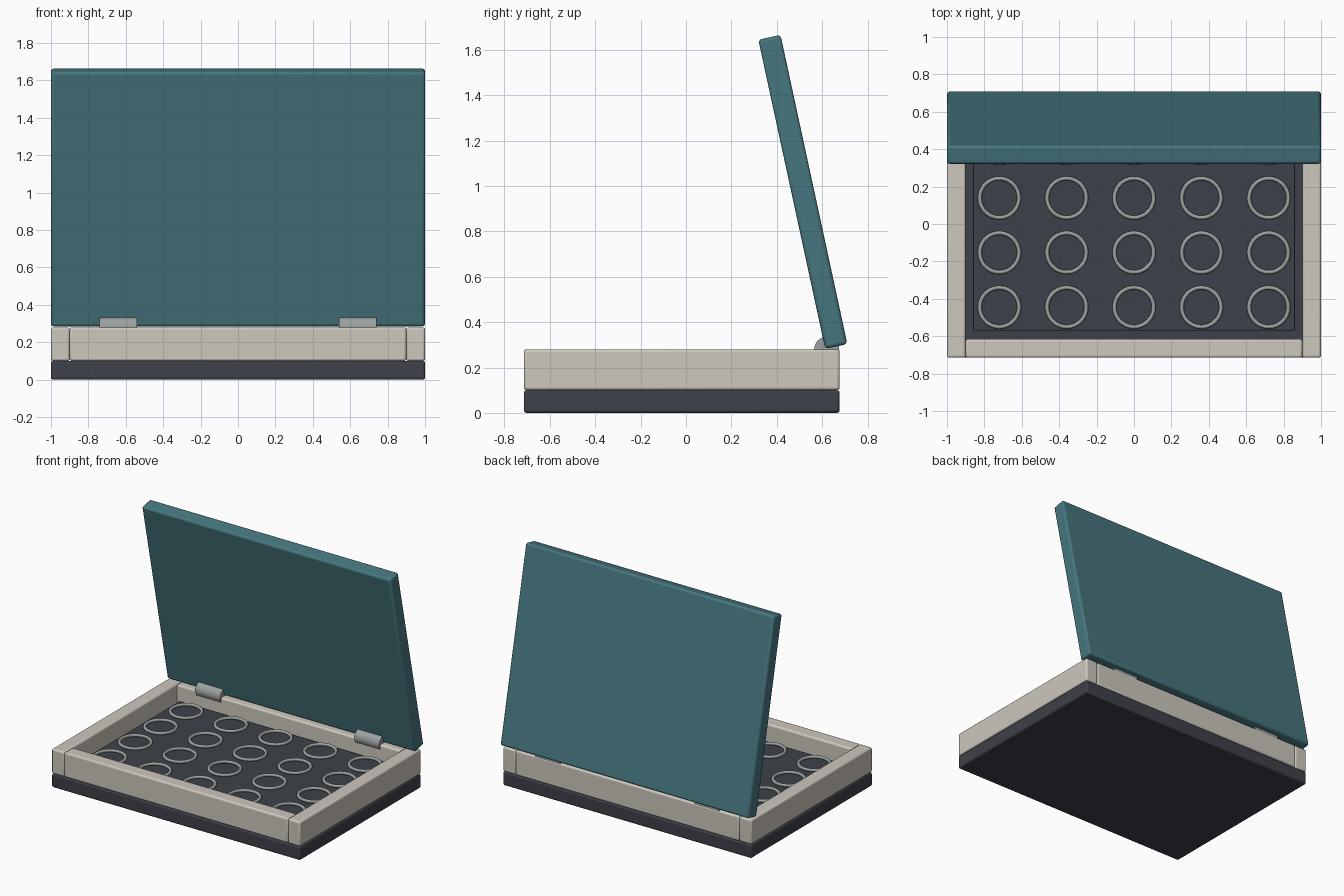
import bpy
from math import radians

cube = bpy.data.objects.get("Cube")
if cube:
    bpy.data.objects.remove(cube, do_unlink=True)


def material(name, r, g, b):
    m = bpy.data.materials.new(name)
    m.use_nodes = True
    m.diffuse_color = (r, g, b, 1)
    m.node_tree.nodes["Principled BSDF"].inputs["Base Color"].default_value = (r, g, b, 1)
    return m


TEAL = material("teal", 0.062, 0.18, 0.21)
CREAM = material("warm cream", 0.61, 0.58, 0.52)
DARK = material("charcoal", 0.047, 0.053, 0.065)
METAL = material("grey metal", 0.33, 0.36, 0.355)


def finish(name, mat):
    ob = bpy.context.object
    ob.name = name
    ob.data.materials.append(mat)
    bpy.ops.object.shade_smooth_by_angle(angle=radians(40))
    return ob


def box(name, mat, lo, hi, bevel=0.012):
    """Rounded box between two corners."""
    mid = [(a + b) / 2 for a, b in zip(lo, hi)]
    bpy.ops.mesh.primitive_cube_add(size=1, location=mid)
    ob = bpy.context.object
    ob.scale = [b - a for a, b in zip(lo, hi)]
    bpy.ops.object.transform_apply(location=False, rotation=False, scale=True)
    mod = ob.modifiers.new("rounded_edges", "BEVEL")
    mod.width = bevel
    mod.segments = 3
    return finish(name, mat)


FRONT, BACK = -0.715, 0.677
FLOOR, RIM, WALL = 0.1, 0.28, 0.1

# Base slab and the raised tray inside
box("base", DARK, (-1, FRONT, 0), (1, BACK, FLOOR))
box("tray", DARK, (-0.86, -0.57, FLOOR - 0.01), (0.86, 0.555, 0.18), 0.005)

# Frame walls
for side, x in (("right", -1), ("left", 1 - WALL)):
    box(side + "_wall", CREAM, (x, FRONT, FLOOR), (x + WALL, BACK, RIM))
for side, y in (("front", FRONT), ("back", BACK - WALL)):
    box(side + "_wall", CREAM, (WALL - 1, y, FLOOR), (1 - WALL, y + WALL, RIM))

# Grid of rings on the tray
for row in range(4):
    for col in range(5):
        bpy.ops.mesh.primitive_torus_add(
            major_radius=0.105, minor_radius=0.011, major_segments=40, minor_segments=10,
            location=((col - 2) * 0.36, -0.445 + row * 0.292, 0.19))
        finish("ring", METAL)

# Hinge barrels
for side, x in (("right", -0.64), ("left", 0.64)):
    bpy.ops.mesh.primitive_cylinder_add(
        vertices=32, radius=0.055, depth=0.2, location=(x, 0.62, RIM),
        rotation=(0, radians(90), 0))
    finish(side + "_hinge", METAL)

# Open lid, leaning forward
lid = box("lid", TEAL, (-1, -0.05, -0.697), (1, 0.05, 0.697), 0.015)
lid.location = (0, 0.515, 0.974)
lid.rotation_euler.x = radians(12.2)
